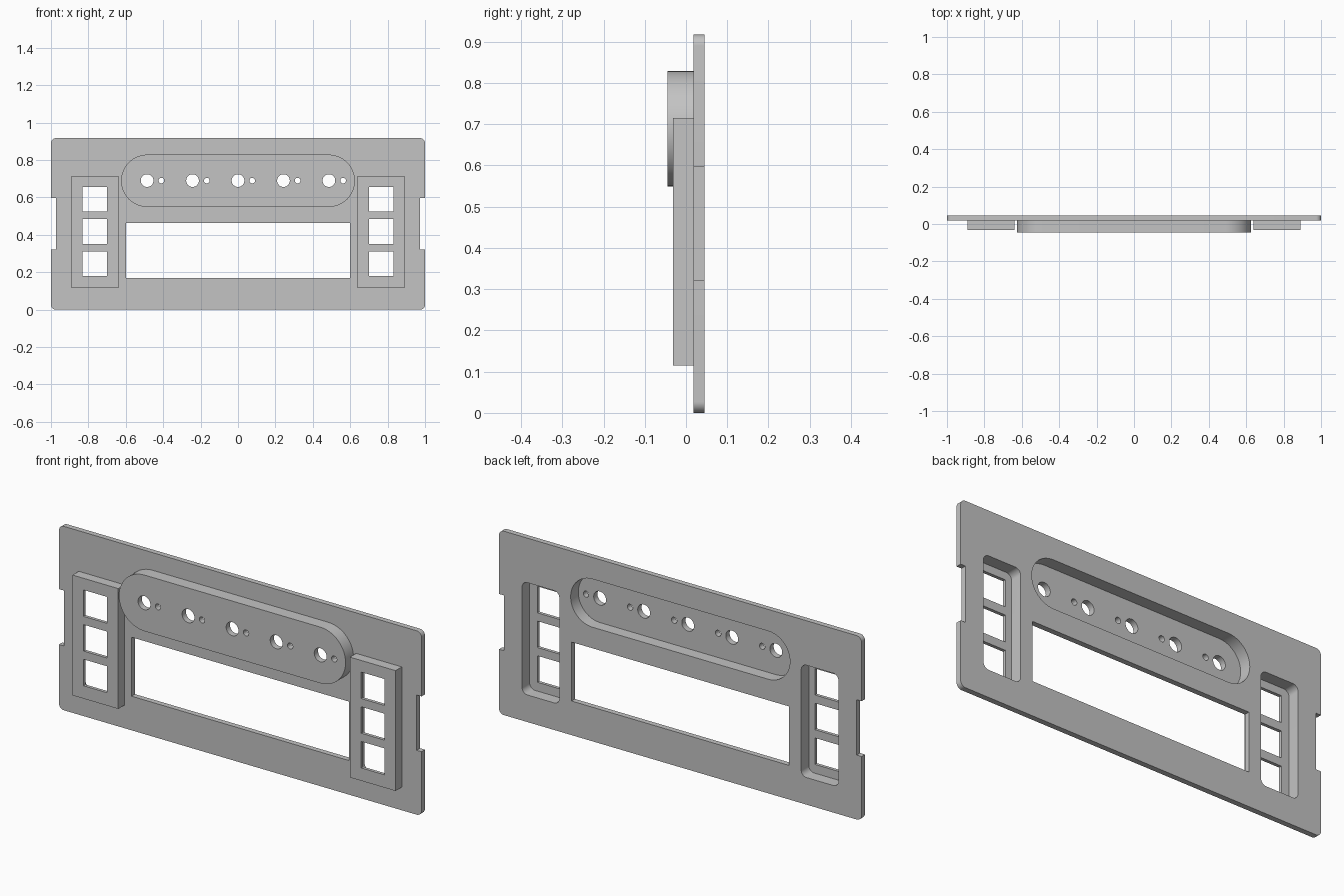
import bpy, bmesh, math

if "Cube" in bpy.data.objects:
    bpy.data.objects.remove(bpy.data.objects["Cube"], do_unlink=True)

grey = bpy.data.materials.new("plain grey")
grey.use_nodes = True
colour = (0.55, 0.55, 0.55, 1)
grey.diffuse_color = colour
grey.node_tree.nodes["Principled BSDF"].inputs["Base Color"].default_value = colour

PLATE_BACK, PLATE_FRONT = 0.045, 0.018
POCKET_FLOOR = -0.015
CUT_FRONT, CUT_BACK = -0.1, 0.1


def block(name, x, z, width, height, radius, y0, y1, steps=12):
    """Rounded rectangle centred at x, z and extruded from y0 to y1."""
    bm = bmesh.new()
    verts = []
    for quarter, (sx, sz) in enumerate([(1, 1), (-1, 1), (-1, -1), (1, -1)]):
        cx = x + sx * (width / 2 - radius)
        cz = z + sz * (height / 2 - radius)
        for i in range(steps + 1 if radius else 1):
            a = (quarter + i / steps) * math.pi / 2
            verts.append(bm.verts.new((cx + radius * math.cos(a), y0,
                                       cz + radius * math.sin(a))))
    bmesh.ops.remove_doubles(bm, verts=verts, dist=1e-5)
    face = bm.faces.new([v for v in verts if v.is_valid])
    side = bmesh.ops.extrude_face_region(bm, geom=[face])["geom"]
    for v in side:
        if isinstance(v, bmesh.types.BMVert):
            v.co.y = y1
    bmesh.ops.recalc_face_normals(bm, faces=bm.faces)
    mesh = bpy.data.meshes.new(name)
    bm.to_mesh(mesh)
    bm.free()
    mesh.materials.append(grey)
    obj = bpy.data.objects.new(name, mesh)
    bpy.context.collection.objects.link(obj)
    return obj


def combine(target, tool, operation):
    """Apply a boolean and discard the tool."""
    mod = target.modifiers.new("combine", 'BOOLEAN')
    mod.operation, mod.solver, mod.object = operation, 'EXACT', tool
    bpy.context.view_layer.objects.active = target
    bpy.ops.object.modifier_apply(modifier=mod.name)
    bpy.data.objects.remove(tool, do_unlink=True)


def add(*args):
    combine(panel, block("boss", *args), 'UNION')


def cut(x, z, width, height, radius=0, floor=CUT_FRONT):
    combine(panel, block("cutter", x, z, width, height, radius, floor, CUT_BACK),
            'DIFFERENCE')


# Face plate
panel = block("front_panel", 0, 0.4585, 2, 0.917, 0.027, PLATE_FRONT, PLATE_BACK)
inside = (PLATE_FRONT + PLATE_BACK) / 2

# Raised pill and its hollow back
add(0, 0.689, 1.25, 0.28, 0.14, -0.045, inside)
cut(0, 0.689, 1.21, 0.24, 0.12, POCKET_FLOOR)

# Raised side boxes, hollow backs, button windows and edge notches
for s in (-1, 1):
    add(s * 0.765, 0.415, 0.252, 0.6, 0, -0.031, inside)
    cut(s * 0.77, 0.415, 0.206, 0.56, 0.03, POCKET_FLOOR)
    for z in (0.245, 0.418, 0.591):
        cut(s * 0.766, z, 0.13, 0.132)
    cut(s * 1.0, 0.459, 0.054, 0.276)

# Display opening
cut(0, 0.317, 1.2, 0.294)

# Knob holes with small indicator holes beside them
for i in range(-2, 3):
    cut(i * 0.243, 0.69, 0.068, 0.068, 0.034)
    cut(i * 0.243 + 0.076, 0.69, 0.03, 0.03, 0.015)

bpy.ops.object.select_all(action='DESELECT')
panel.select_set(True)
bpy.context.view_layer.objects.active = panel
bpy.ops.object.shade_smooth_by_angle(angle=math.radians(30))
